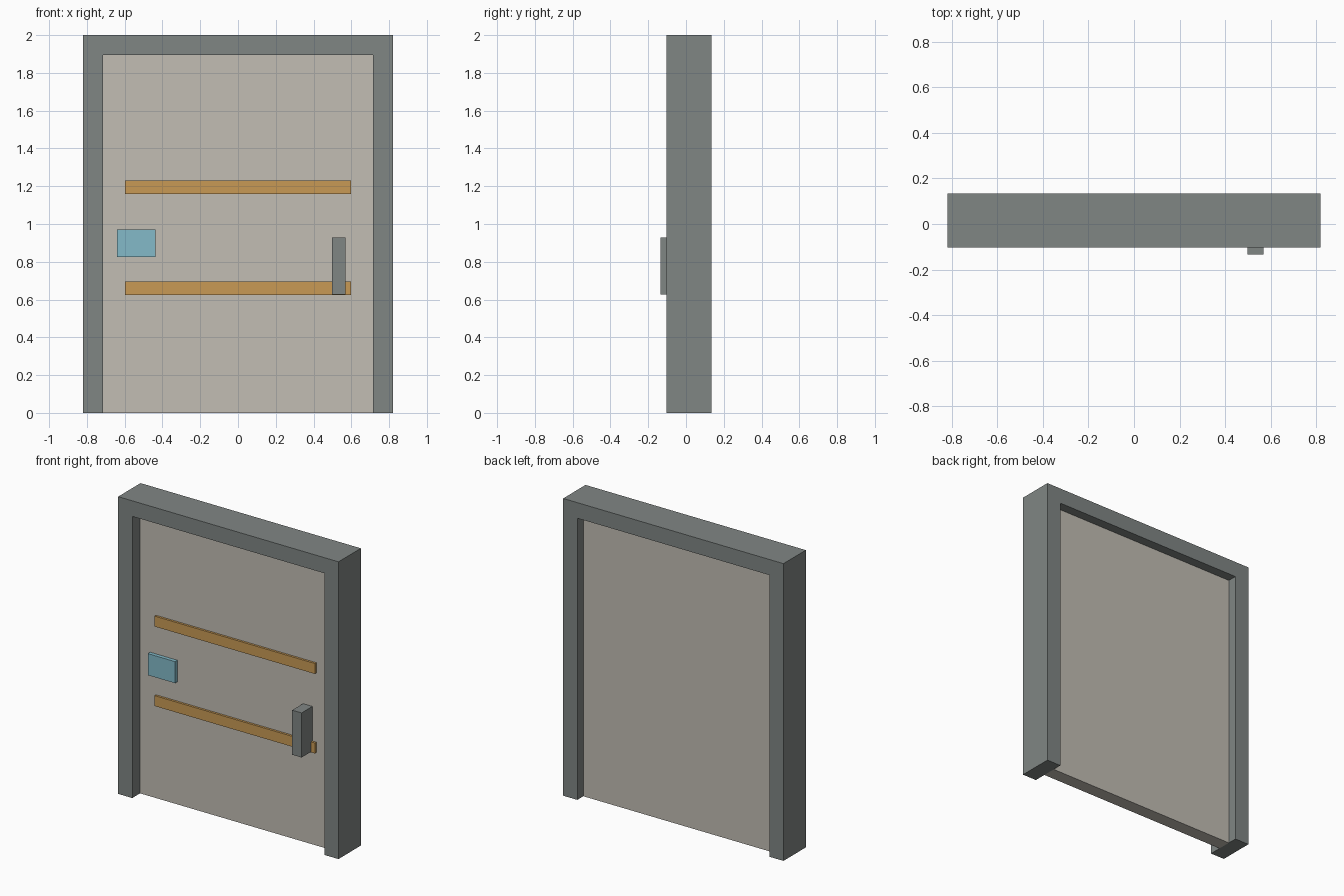
import bpy
import bmesh

cube = bpy.data.objects.get("Cube")
if cube:
    bpy.data.objects.remove(cube, do_unlink=True)


def material(name, rgb):
    """Flat material from display values 0-255, converted to linear."""
    linear = [((c / 255 + 0.055) / 1.055) ** 2.4 for c in rgb]
    mat = bpy.data.materials.new(name)
    mat.use_nodes = True
    mat.diffuse_color = (*linear, 1)
    bsdf = mat.node_tree.nodes["Principled BSDF"]
    bsdf.inputs["Base Color"].default_value = (*linear, 1)
    bsdf.inputs["Roughness"].default_value = 0.8
    return mat


def extrude_outline(name, outline, front, back, mat):
    """Extrude an x-z outline from the front depth to the back depth."""
    bm = bmesh.new()
    face = bm.faces.new([bm.verts.new((x, front, z)) for x, z in outline])
    grown = bmesh.ops.extrude_face_region(bm, geom=[face])["geom"]
    moved = [v for v in grown if isinstance(v, bmesh.types.BMVert)]
    bmesh.ops.translate(bm, verts=moved, vec=(0, back - front, 0))
    bmesh.ops.recalc_face_normals(bm, faces=bm.faces)
    mesh = bpy.data.meshes.new(name)
    bm.to_mesh(mesh)
    bm.free()
    mesh.materials.append(mat)
    obj = bpy.data.objects.new(name, mesh)
    bpy.context.collection.objects.link(obj)
    return obj


def block(name, x0, x1, z0, z1, front, back, mat):
    outline = [(x0, z0), (x1, z0), (x1, z1), (x0, z1)]
    return extrude_outline(name, outline, front, back, mat)


grey = material("slate grey", (128, 134, 132))
stone = material("warm stone", (194, 189, 180))
ochre = material("ochre", (200, 154, 85))
blue = material("pale blue", (131, 186, 200))

OUTER, INNER = 0.82, 0.715
TOP, LINTEL = 2.0, 1.895
PANEL_FRONT, PANEL_BACK = -0.02, 0.071

# Door frame: two jambs and a lintel in one piece
half = [(INNER, LINTEL), (INNER, 0), (OUTER, 0), (OUTER, TOP)]
frame_outline = half + [(-x, z) for x, z in reversed(half)]
extrude_outline("door_frame", frame_outline, -0.103, 0.135, grey)

# Door panel set back inside the frame
block("door_panel", -INNER, INNER, 0, LINTEL, PANEL_FRONT, PANEL_BACK, stone)

# Horizontal trim strips
for name, z in (("lower_strip", 0.625), ("upper_strip", 1.16)):
    block(name, -0.597, 0.597, z, z + 0.07, -0.035, PANEL_FRONT, ochre)

# Small plaque and upright handle
block("plaque", -0.64, -0.437, 0.825, 0.97, -0.045, PANEL_FRONT, blue)
block("handle", 0.498, 0.568, 0.628, 0.928, -0.135, PANEL_FRONT, grey)
